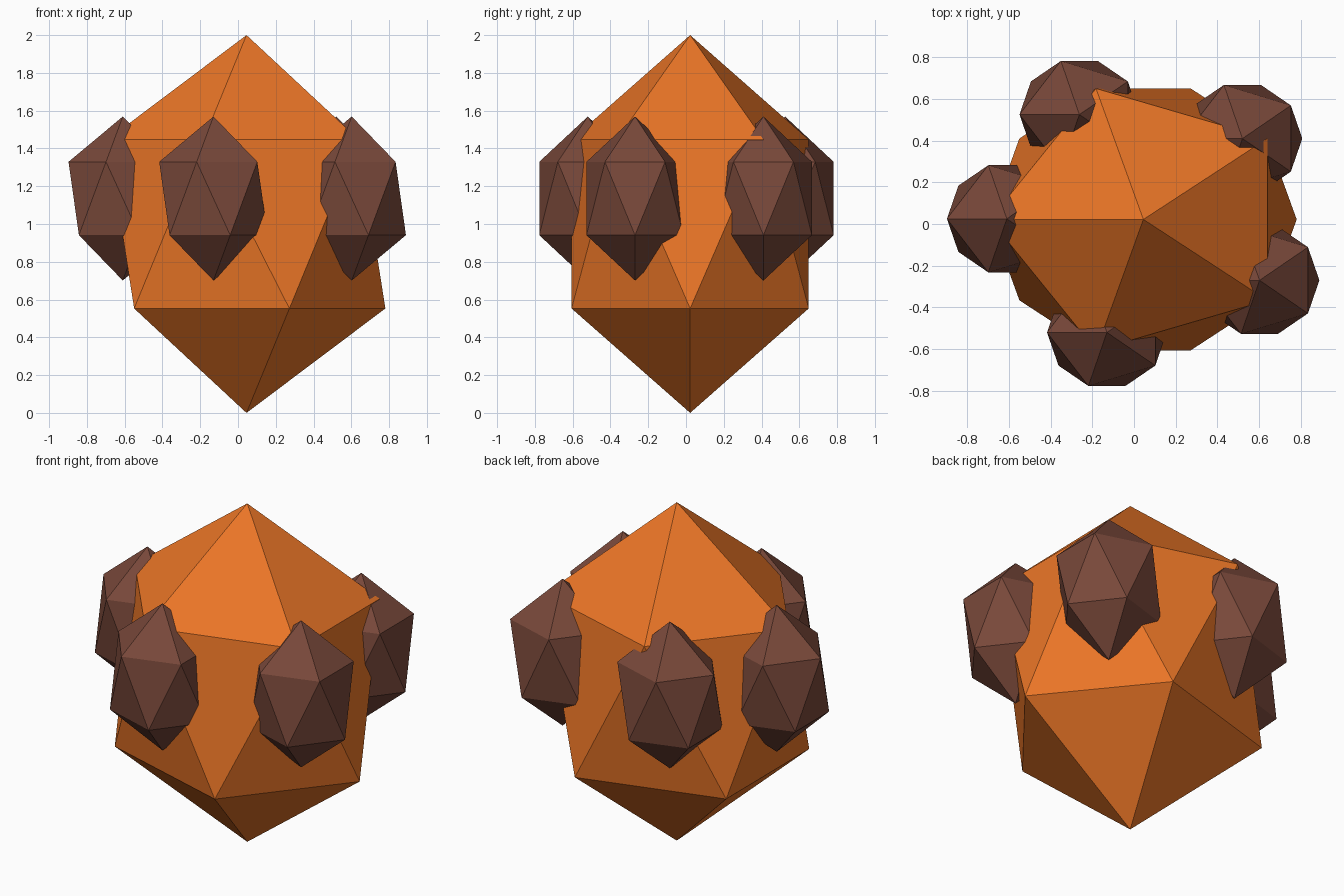
import bpy
from math import pi

if "Cube" in bpy.data.objects:
    bpy.data.objects.remove(bpy.data.objects["Cube"])


def material(name, color):
    m = bpy.data.materials.new(name)
    m.diffuse_color = (*color, 1)
    m.use_nodes = True
    m.node_tree.nodes["Principled BSDF"].inputs["Base Color"].default_value = m.diffuse_color
    return m


def ico(name, loc, scale, mat):
    # flat icosahedron with an upper-ring corner pointing to -x
    bpy.ops.mesh.primitive_ico_sphere_add(subdivisions=1, radius=1, location=loc, rotation=(0, 0, pi))
    ob = bpy.context.object
    ob.name = name
    ob.scale = scale
    bpy.ops.object.transform_apply(location=False, rotation=True, scale=True)
    ob.data.materials.append(mat)
    return ob


orange = material("orange", (0.83, 0.18, 0.02))
brown = material("brown", (0.19, 0.065, 0.042))

# Main body
ico("body", (0.045, 0.022, 1.0), (0.822, 0.738, 1.0), orange)

# Ring of five knobs around the body
knobs = [(-0.61, 0.025), (-0.13, -0.52), (0.602, -0.27), (0.52, 0.41), (-0.262, 0.525)]
for i, (x, y) in enumerate(knobs):
    ico(f"knob_{i + 1}", (x, y, 1.135), (0.321, 0.302, 0.434), brown)
